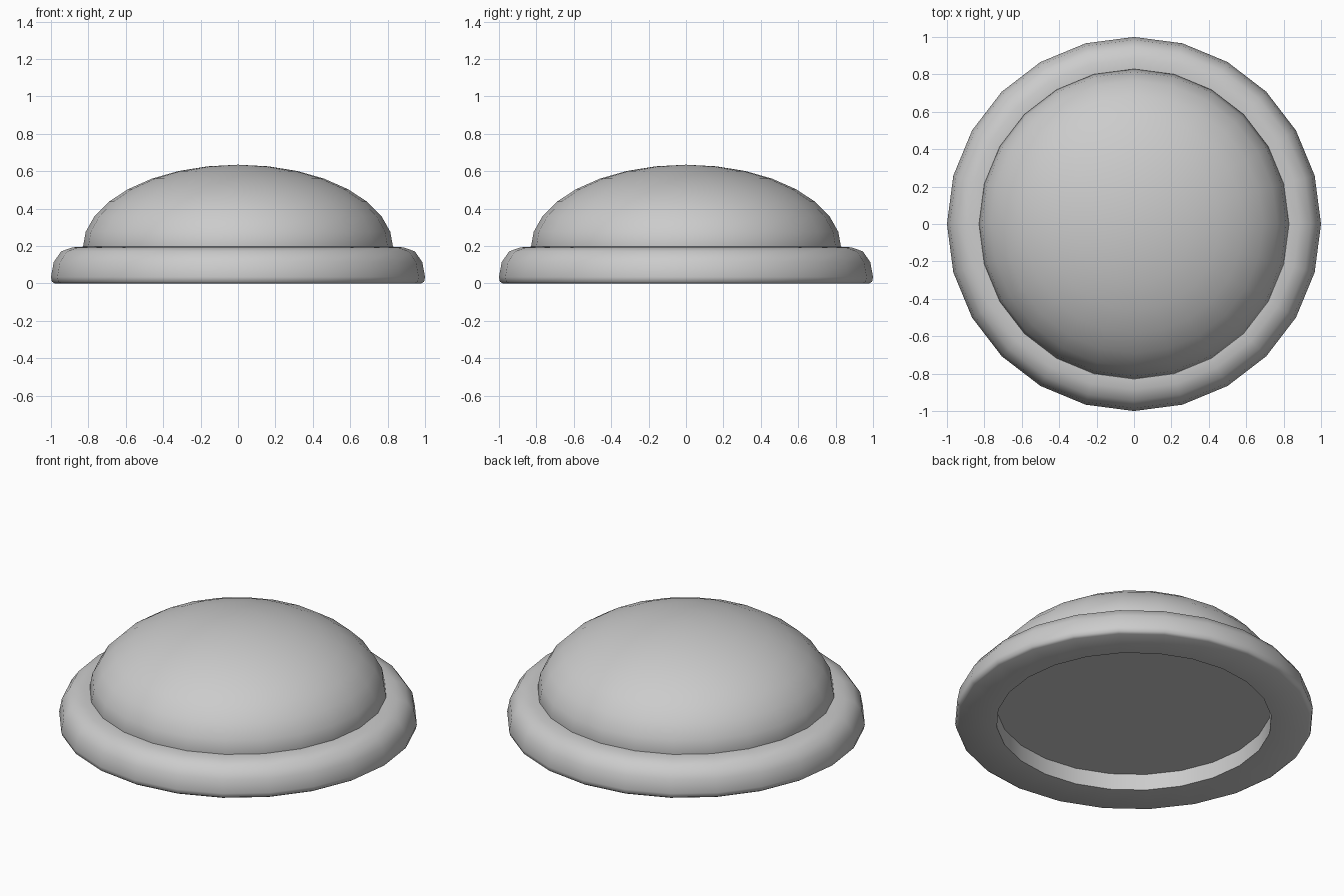
import bpy, bmesh, math

if "Cube" in bpy.data.objects:
    bpy.data.objects.remove(bpy.data.objects["Cube"])

SIDES = 24


def lathe(name, profile, angle, closed=False):
    """Spin an (r, z) profile around the z axis."""
    bm = bmesh.new()
    verts = [bm.verts.new((r, 0, z)) for r, z in profile]
    edges = [bm.edges.new(p) for p in zip(verts, verts[1:])]
    if closed:
        edges.append(bm.edges.new((verts[-1], verts[0])))
    bmesh.ops.spin(bm, geom=verts + edges, cent=(0, 0, 0), axis=(0, 0, 1),
                   angle=math.tau, steps=SIDES, use_duplicate=False)
    bmesh.ops.remove_doubles(bm, verts=bm.verts, dist=1e-4)
    bmesh.ops.recalc_face_normals(bm, faces=bm.faces)
    mesh = bpy.data.meshes.new(name)
    bm.to_mesh(mesh)
    bm.free()
    obj = bpy.data.objects.new(name, mesh)
    bpy.context.collection.objects.link(obj)
    bpy.ops.object.select_all(action='DESELECT')
    obj.select_set(True)
    bpy.context.view_layer.objects.active = obj
    bpy.ops.object.shade_smooth_by_angle(angle=math.radians(angle))
    return obj


# Rounded base ring with a flat underside and an open middle
lathe("base_ring", [(0.767, 0), (0.98, 0), (0.995, 0.01), (1.0, 0.035),
                    (0.985, 0.115), (0.945, 0.172), (0.885, 0.193),
                    (0.82, 0.197), (0.767, 0.19)], 70, closed=True)

# Flattened dome with a recessed flat bottom
dome = [(0, 0.10), (0.80, 0.10), (0.83, 0.19)]
STEPS = 8
for i in range(1, STEPS + 1):
    a = math.pi / 2 * i / STEPS
    dome.append((0.83 * math.cos(a) if i < STEPS else 0, 0.19 + 0.445 * math.sin(a)))
lathe("dome", dome, 50)
